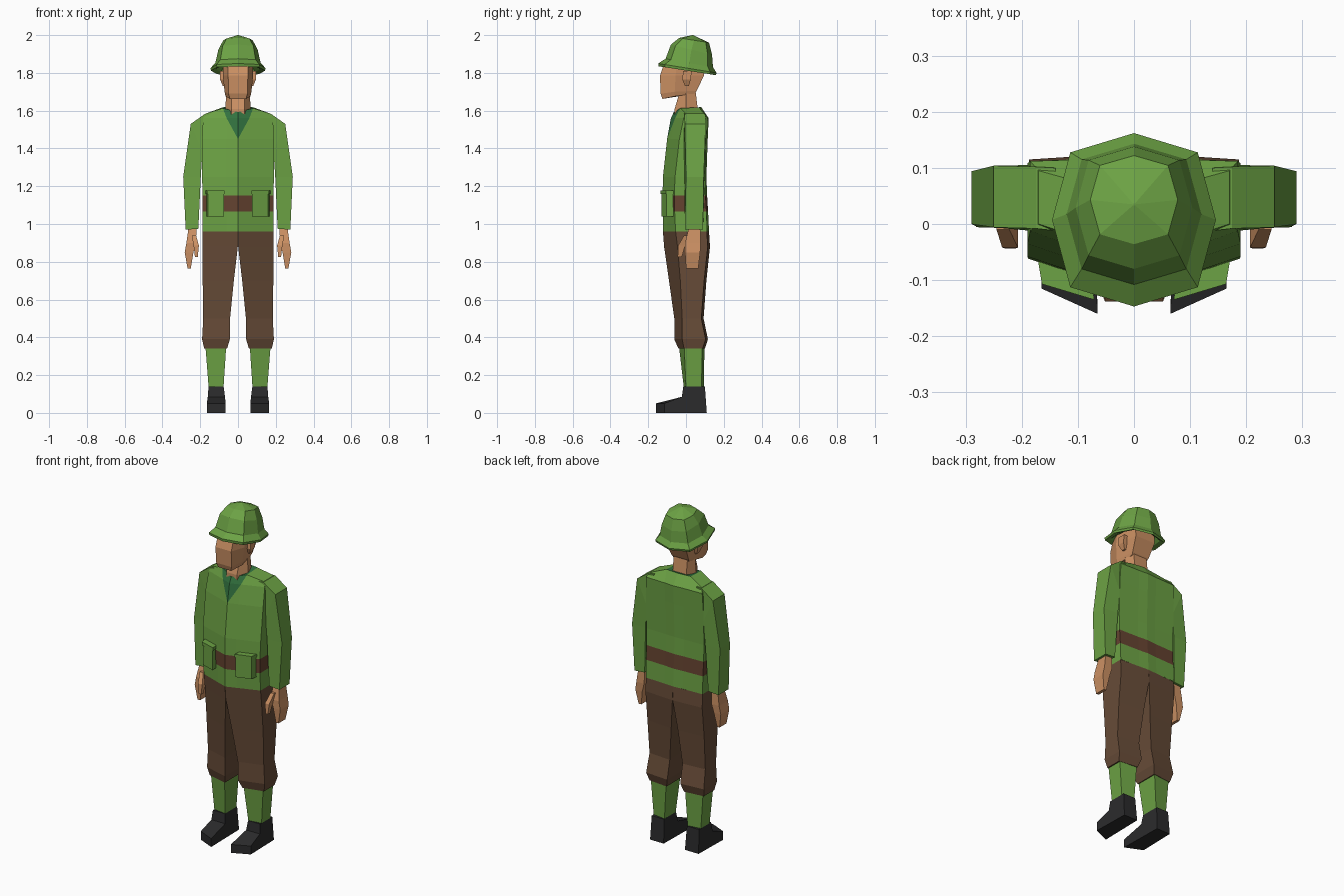
import bpy, bmesh, math
from mathutils import Vector


def material(name, rgb):
    m = bpy.data.materials.new(name)
    m.diffuse_color = (*rgb, 1)
    return m


GREEN = material("uniform green", (0.15, 0.36, 0.058))
DARK_GREEN = material("collar green", (0.032, 0.17, 0.05))
BROWN = material("trouser brown", (0.135, 0.071, 0.039))
BELT = material("belt brown", (0.13, 0.056, 0.03))
SKIN = material("skin", (0.60, 0.28, 0.125))
BLACK = material("boot black", (0.024, 0.024, 0.025))


def finish(bm, name, mats):
    bmesh.ops.recalc_face_normals(bm, faces=bm.faces)
    me = bpy.data.meshes.new(name)
    bm.to_mesh(me)
    bm.free()
    for m in mats:
        me.materials.append(m)
    ob = bpy.data.objects.new(name, me)
    bpy.context.collection.objects.link(ob)
    return ob


def loft(name, rings, mat, side=1):
    """Skin closed rings of (x, y, z) points and cap both ends."""
    bm = bmesh.new()
    vs = [[bm.verts.new((side * x, y, z)) for x, y, z in r] for r in rings]
    n = len(vs[0])
    for a, b in zip(vs, vs[1:]):
        for i in range(n):
            j = (i + 1) % n
            bm.faces.new((a[i], a[j], b[j], b[i]))
    bm.faces.new(vs[0])
    bm.faces.new(vs[-1])
    return finish(bm, name, [mat])


def sym(half):
    """Complete a half ring (x >= 0) to a full one."""
    return half + [(-x, y, z) for x, y, z in reversed(half) if x > 1e-6]


def rect(z, x0, x1, y0, y1):
    return [(x0, y0, z), (x1, y0, z), (x1, y1, z), (x0, y1, z)]


# Jacket: half rings of front centre, front mid, front side, back side, back mid, back centre
def jacket_ring(z, w, yf, yfs, ybs, yb):
    return [(0, yf, z), (0.06, yf + (yfs - yf) * 0.06 / w, z), (w, yfs, z),
            (w, ybs, z), (0.06, (ybs + yb) / 2, z), (0, yb, z)]


jacket = [
    jacket_ring(0.96, 0.187, -0.122, -0.055, 0.112, 0.122),
    jacket_ring(1.065, 0.187, -0.123, -0.06, 0.108, 0.117),
    jacket_ring(1.15, 0.188, -0.124, -0.062, 0.103, 0.112),
    jacket_ring(1.25, 0.19, -0.122, -0.058, 0.102, 0.108),
    jacket_ring(1.45, 0.19, -0.1, -0.035, 0.108, 0.115),
    jacket_ring(1.56, 0.185, -0.08, -0.012, 0.112, 0.12),
    [(0, -0.065, 1.592), (0.08, -0.03, 1.613), (0.17, 0.0, 1.585),
     (0.17, 0.095, 1.585), (0.08, 0.07, 1.618), (0, 0.08, 1.62)],
]
bm = bmesh.new()
for s in (1, -1):
    vs = [[bm.verts.new((s * x, y, z)) for x, y, z in r] for r in jacket]
    for k, (a, b) in enumerate(zip(vs, vs[1:])):
        for i in range(5):
            if k == 4 and i == 0:       # V neck starts on a diagonal
                bm.faces.new((a[0], a[1], b[1]))
                bm.faces.new((a[0], b[1], b[0])).material_index = 1
                continue
            f = bm.faces.new((a[i], a[i + 1], b[i + 1], b[i]))
            if k == 1:                  # belt band
                f.material_index = 2
            elif k == 5 and i == 0:     # upper part of the V neck
                f.material_index = 1
    t = vs[-1]
    bm.faces.new((t[1], t[2], t[3], t[4]))
    bm.faces.new((t[0], t[1], t[4], t[5])).material_index = 1
bmesh.ops.remove_doubles(bm, verts=bm.verts, dist=1e-5)
finish(bm, "jacket", [GREEN, DARK_GREEN, BELT])

# Neck and head
loft("neck", [sym([(0.035, yf, z + 0.0), (w, 0, z), (0.045, yb, z)])
              for z, w, yf, yb in ((1.57, 0.07, -0.06, 0.065), (1.61, 0.068, -0.06, 0.062),
                                   (1.71, 0.06, -0.03, 0.05))], SKIN)
loft("head", [
    sym([(0.042, -0.125, 1.662), (0.066, -0.06, 1.676), (0.052, 0.045, 1.69)]),
    sym([(0.05, -0.134, 1.69), (0.071, -0.06, 1.70), (0.056, 0.056, 1.705)]),
    sym([(0.052, -0.138, 1.785), (0.08, -0.055, 1.785), (0.066, 0.095, 1.785)]),
    sym([(0.052, -0.117, 1.846), (0.08, -0.05, 1.846), (0.066, 0.09, 1.846)]),
], SKIN)

# Helmet: eight-sided tilted rings from the hollow underside up to the crown
def helmet_ring(rx, yf, yb, zf, zb):
    pts = []
    for i in range(8):
        a = math.radians(45 * i)
        k = 1.0 if i % 2 == 0 else 1.1
        t = 0.5 + 0.5 * min(1, max(-1, k * math.sin(a)))
        pts.append((rx * math.cos(a) * k, yf + (yb - yf) * t, zf + (zb - zf) * t))
    return pts


loft("helmet", [
    helmet_ring(0.09, -0.08, 0.12, 1.86, 1.84),
    helmet_ring(0.118, -0.12, 0.14, 1.84, 1.80),
    helmet_ring(0.143, -0.145, 0.158, 1.835, 1.788),
    helmet_ring(0.146, -0.147, 0.162, 1.85, 1.80),
    helmet_ring(0.12, -0.108, 0.143, 1.875, 1.83),
    helmet_ring(0.104, -0.08, 0.138, 1.95, 1.895),
    helmet_ring(0.078, -0.036, 0.122, 1.985, 1.96),
    helmet_ring(0.002, 0.033, 0.037, 2.0, 2.0),
], GREEN)

for s, tag in ((1, "left"), (-1, "right")):
    # Ear
    loft(tag + "_ear", [rect(1.73, 0.07, 0.08, -0.005, 0.015),
                        rect(1.765, 0.07, 0.095, -0.02, 0.025),
                        rect(1.81, 0.07, 0.095, -0.015, 0.03)], SKIN, s)

    # Sleeve, running out over the shoulder and down to the cuff
    loft(tag + "_sleeve", [
        [(0.14, -0.015, 1.42), (0.14, -0.012, 1.585), (0.14, 0.10, 1.585), (0.14, 0.105, 1.42)],
        [(0.185, -0.012, 1.40), (0.175, -0.008, 1.583), (0.175, 0.102, 1.583), (0.185, 0.105, 1.40)],
        [(0.188, -0.010, 1.39), (0.25, -0.006, 1.53), (0.25, 0.104, 1.53), (0.188, 0.105, 1.39)],
        [(0.197, -0.008, 1.25), (0.29, 0.0, 1.25), (0.29, 0.094, 1.25), (0.197, 0.1, 1.25)],
        [(0.21, -0.006, 0.975), (0.277, -0.006, 0.97), (0.277, 0.09, 0.97), (0.21, 0.09, 0.975)],
    ], GREEN, s)

    # Hand and thumb
    loft(tag + "_hand", [rect(0.98, 0.22, 0.262, 0.015, 0.075),
                         rect(0.90, 0.222, 0.273, -0.005, 0.078),
                         rect(0.85, 0.236, 0.282, -0.005, 0.075),
                         rect(0.765, 0.25, 0.267, 0.0, 0.065)], SKIN, s)
    loft(tag + "_thumb", [rect(0.94, 0.222, 0.245, -0.01, 0.03),
                          rect(0.885, 0.207, 0.235, -0.042, -0.005),
                          rect(0.825, 0.213, 0.228, -0.044, -0.022)], SKIN, s)

    # Trouser leg and gaiter: angled front, inner edge forward of the outer edge
    def leg_ring(z, xi, xo, yf, yo, yb):
        return [(xi, yf, z), (xo, yo, z), (xo, yb - 0.012, z), (xi, yb, z)]

    loft(tag + "_trouser_leg", [leg_ring(*r) for r in (
        (0.96, 0, 0.187, -0.122, -0.055, 0.122),
        (0.88, 0.001, 0.187, -0.116, -0.045, 0.127),
        (0.70, 0.022, 0.187, -0.09, -0.03, 0.108),
        (0.50, 0.042, 0.184, -0.062, -0.02, 0.093),
        (0.39, 0.043, 0.19, -0.062, -0.02, 0.116),
        (0.34, 0.058, 0.179, -0.04, -0.01, 0.10))], BROWN, s)
    loft(tag + "_gaiter", [leg_ring(0.36, 0.062, 0.173, -0.038, -0.01, 0.098),
                           leg_ring(0.13, 0.077, 0.155, -0.011, 0.0, 0.094)], GREEN, s)

    # Boot: side profile skinned across, with a slanted toe
    profile = [(0.11, 0, 0.07, 0.16), (0.10, 0.14, 0.076, 0.156), (-0.014, 0.14, 0.076, 0.156),
               (-0.022, 0.085, 0.069, 0.16), (-0.16, 0.05, 0.065, 0.165), (-0.16, 0, 0.065, 0.165)]
    loft(tag + "_boot", [[(xi, y, z) for y, z, xi, xo in profile],
                         [(xo, y + (0.045 if y < -0.1 else 0), z) for y, z, xi, xo in profile]],
         BLACK, s)

    # Ammunition pouch and its lid, following the slanted jacket front
    def pouch_ring(z, g):
        return [(0.075 - g, -0.131 - g, z), (0.16 + g, -0.103 - g, z),
                (0.168 + g, -0.06, z), (0.08 - g, -0.088, z)]

    loft(tag + "_pouch", [pouch_ring(1.04, 0), pouch_ring(1.16, 0)], GREEN, s)
    loft(tag + "_pouch_lid", [pouch_ring(1.158, 0.004), pouch_ring(1.177, 0.004)], GREEN, s)
